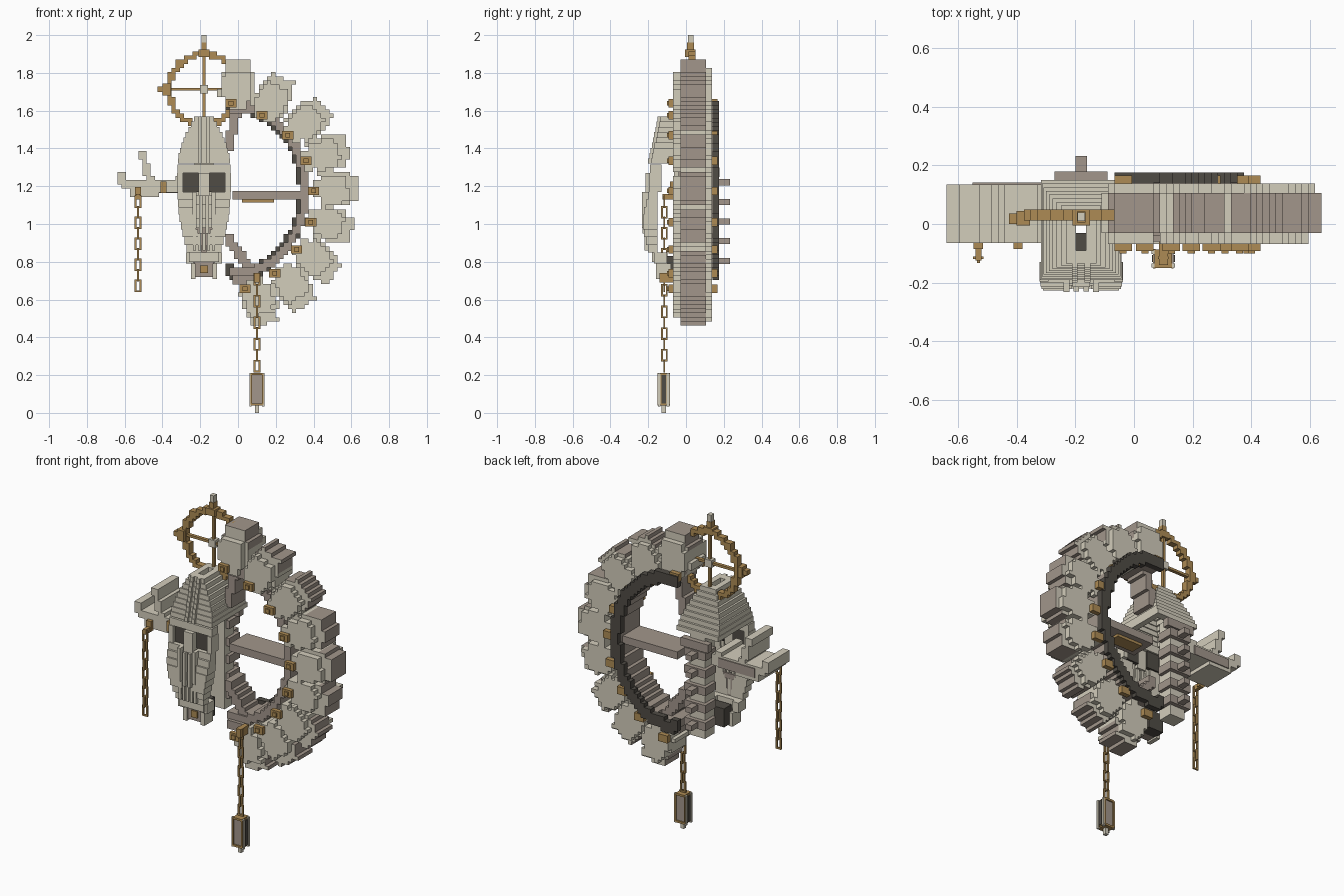
import bpy, bmesh, math

if "Cube" in bpy.data.objects:
    bpy.data.objects.remove(bpy.data.objects["Cube"])

def material(name, rgb):
    m = bpy.data.materials.new(name)
    m.diffuse_color = (*rgb, 1)
    m.use_nodes = True
    m.node_tree.nodes["Principled BSDF"].inputs["Base Color"].default_value = m.diffuse_color
    return m

BONE = material("pale stone", (0.65, 0.61, 0.50))
TAUPE = material("taupe stone", (0.36, 0.305, 0.26))
DARK = material("dark stone", (0.08, 0.072, 0.06))
BRASS = material("brass", (0.42, 0.26, 0.09))
CELL = 0.022

def finish(name, bm, mats):
    me = bpy.data.meshes.new(name)
    bm.to_mesh(me)
    bm.free()
    for m in mats:
        me.materials.append(m)
    ob = bpy.data.objects.new(name, me)
    bpy.context.collection.objects.link(ob)
    return ob

def boxes(name, mat, spans):
    """Boxes given as (x0, x1, y0, y1, z0, z1), joined in one object."""
    bm = bmesh.new()
    for s in spans:
        vs = [bm.verts.new((s[i], s[2 + j], s[4 + k])) for i in (0, 1) for j in (0, 1) for k in (0, 1)]
        for f in ((0, 1, 3, 2), (4, 6, 7, 5), (0, 4, 5, 1), (2, 3, 7, 6), (0, 2, 6, 4), (1, 5, 7, 3)):
            bm.faces.new([vs[i] for i in f])
    bmesh.ops.recalc_face_normals(bm, faces=bm.faces[:])
    return finish(name, bm, [mat])

def stepped(name, inside, bounds, y0, y1, face, side, side_rule=lambda x, z: True):
    """Slab with a stair-stepped outline, filled where inside(x, z) is true."""
    x0, x1, z0, z1 = bounds
    cells = {(i, k) for i in range(math.floor(x0 / CELL), math.ceil(x1 / CELL))
             for k in range(math.floor(z0 / CELL), math.ceil(z1 / CELL))
             if inside((i + .5) * CELL, (k + .5) * CELL)}
    bm, verts = bmesh.new(), {}

    def v(i, k, y):
        if (i, k, y) not in verts:
            verts[i, k, y] = bm.verts.new((i * CELL, y, k * CELL))
        return verts[i, k, y]

    for i, k in cells:
        sq = [(i, k), (i + 1, k), (i + 1, k + 1), (i, k + 1)]
        bm.faces.new([v(*p, y0) for p in sq])
        bm.faces.new([v(*p, y1) for p in reversed(sq)])
        for n, (di, dk) in enumerate(((0, -1), (1, 0), (0, 1), (-1, 0))):
            if (i + di, k + dk) not in cells:
                a, b = sq[n], sq[(n + 1) % 4]
                f = bm.faces.new([v(*b, y0), v(*a, y0), v(*a, y1), v(*b, y1)])
                f.material_index = int(side_rule((i + .5) * CELL, (k + .5) * CELL))
    bmesh.ops.dissolve_limit(bm, angle_limit=0.02, verts=bm.verts[:], edges=bm.edges[:], delimit={'MATERIAL'})
    return finish(name, bm, [face, side])

def ellipse_band(a0, b0, a1, b1, cx=0.0, cz=1.18, xmin=-9):
    def test(x, z):
        dx, dz = x - cx, z - cz
        return x > xmin and (dx / a0) ** 2 + (dz / b0) ** 2 >= 1 >= (dx / a1) ** 2 + (dz / b1) ** 2
    return test

def near_path(pts, r):
    def test(x, z):
        for (ax, az), (bx, bz) in zip(pts, pts[1:]):
            ex, ez = bx - ax, bz - az
            t = max(0, min(1, ((x - ax) * ex + (z - az) * ez) / (ex * ex + ez * ez)))
            if math.hypot(x - ax - t * ex, z - az - t * ez) < r:
                return True
        return False
    return test

# Half ring: taupe liner, dark rear rim, diagonal struts back to the body
area = (-0.1, 0.5, 0.6, 1.75)
stepped("ring_liner", ellipse_band(.335, .415, .375, .465, xmin=-.05), area, -.04, .14, TAUPE, TAUPE)
stepped("ring_rear_rim", ellipse_band(.32, .4, .375, .47, xmin=-.06), area, .14, .175, DARK, DARK)
stepped("upper_strut", near_path([(-.05, 1.4), (-.005, 1.6)], .024), area, -.03, .1, TAUPE, TAUPE)
stepped("lower_strut", near_path([(-.05, .92), (.06, .77)], .026), area, -.03, .1, TAUPE, TAUPE)
boxes("ring_foot", TAUPE, [(-.03, .1, -.06, .1, .68, .73)])

# Nine heavy lobes: neck, broad body and a narrower taupe-edged tip
LOBES = [(-.005, 1.74), (.185, 1.665), (.365, 1.545), (.465, 1.37), (.515, 1.185),
         (.485, 1.0), (.415, .81), (.29, .67), (.115, .59)]
for n, (lx, lz) in enumerate(LOBES):
    d = math.hypot(lx + .04, lz - 1.18)
    c, s = (lx + .04) / d, (lz - 1.18) / d

    def radial(x, z):
        return (x - lx) * c + (z - lz) * s

    def lobe(neck, body, w, tip, tip_w):
        def test(x, z):
            u, t = radial(x, z), abs((z - lz) * c - (x - lx) * s)
            return (-.125 < u <= -.08 and t < neck) or (-.08 < u <= body and t < w) or (body < u < tip and t < tip_w)
        return test
    b = (lx - .2, lx + .2, lz - .2, lz + .2)
    stepped(f"lobe_core_{n}", lobe(.04, .07, .092, .124, .072), b, -.03, .105, BONE, TAUPE,
            lambda x, z: radial(x, z) > .035)
    stepped(f"lobe_front_{n}", lobe(.05, .045, .078, .068, .06), b, -.068, -.03, BONE, BONE)
    stepped(f"lobe_back_{n}", lobe(.05, .045, .082, .09, .06), b, .105, .138, BONE, BONE)

# Brass clasps on both sides of the ring
CLASPS = [(-.037, 1.64), (.127, 1.575), (.264, 1.47), (.36, 1.335), (.4, 1.175),
          (.385, 1.01), (.31, .865), (.195, .74), (.037, .657), (-.395, 1.195), (-.53, 1.165)]
boxes("front_clasps", BRASS, [(x - .03, x + .03, -.092, -.066, z - .022, z + .022) for x, z in CLASPS[:9]])
boxes("arm_clasps", BRASS, [(x - .016, x + .016, -.085, -.06, z - .03, z + .03) for x, z in CLASPS[9:]])
boxes("clasp_studs", BRASS, [(x - .012, x + .012, -.1, -.092, z - .012, z + .012) for x, z in CLASPS[:9]])
boxes("rear_clasps", BRASS, [(x - .03, x + .03, .138, .166, z - .022, z + .022) for x, z in CLASPS[:9]])

# Cross plank inside the ring
boxes("plank", TAUPE, [(-.03, .345, -.035, .125, 1.13, 1.175)])
boxes("plank_batten", BRASS, [(.02, .19, .01, .09, 1.114, 1.13)])

# Hollow stepped hood, each course a rectangular frame
CX = -.18
rows = 9
hood, ridge = [], []
for i in range(rows):
    t = i / (rows - 1)
    w = .137 - .085 * t ** 1.6
    z = (1.32 + i * .25 / rows, 1.32 + (i + 1) * .25 / rows)
    front, back = -.185 + .05 * t, .15 - .1 * t
    hood += [(CX - w, CX + w, front, front + .045, *z), (CX - w, CX + w, back - .045, back, *z),
             (CX - w, CX - w + .035, front + .045, back - .045, *z), (CX + w - .035, CX + w, front + .045, back - .045, *z)]
    ridge += [(CX + sx * .022 - .01, CX + sx * .022 + .01, front - .015, front, *z) for sx in (-1, 1)]
boxes("hood", BONE, hood)
boxes("hood_ridge", BONE, ridge)

# Mask: brow, cheeks, nose, teeth, jaw
mask = [(CX - .14, CX + .14, -.19, -.13, 1.27, 1.315), (CX - .03, CX + .03, -.215, -.15, 1.15, 1.27),
        (CX - .045, CX + .045, -.205, -.17, 1.1, 1.15), (CX - .045, CX + .045, -.21, -.17, .98, 1.03)]
for sx in (-1, 1):
    def side(a, b, *rest):
        return (CX + min(sx * a, sx * b), CX + max(sx * a, sx * b), *rest)
    mask.append(side(.112, .142, -.195, -.13, 1.17, 1.27))
    for i in range(8):
        z0 = .85 + i * .04
        w = .092 + .048 * math.sin(i / 7 * math.pi / 2)
        front = -.2 - .028 * math.sin(i / 7 * math.pi)
        mask.append(side(w - .08, w, front, -.15, z0, z0 + .04))
    mask += [side(.008, .026, -.23, -.16, .95, 1.15), side(.04, .06, -.232, -.16, .98, 1.17),
             side(.055, .095, -.17, -.1, .79, .85), side(.045, .07, -.16, -.08, .71, .79)]
mask += [(CX + o - .008, CX + o + .008, -.22, -.15, .86, .95) for o in (-.05, -.025, 0, .025, .05)]
mask.append((CX - .08, CX + .08, -.18, -.12, .8, .85))
boxes("mask", BONE, mask)
boxes("mask_lining", TAUPE, [(CX - .06, CX + .06, -.165, -.152, .85, .98)])
boxes("eyes", DARK, [(CX + o - .041, CX + o + .041, -.175, -.14, 1.17, 1.27) for o in (-.071, .071)])
boxes("chin", TAUPE, [(CX - .05, CX + .05, -.15, -.1, .72, .8)])
boxes("chin_stud", BRASS, [(CX - .02, CX + .02, -.158, -.15, .74, .78)])
boxes("jaw_block", DARK, [(CX - .05, CX + .05, -.1, -.03, .72, .83)])

# Spine behind the mask
boxes("spine_column", BONE, [(CX - .05, CX + .05, .06, .15, .72, 1.32)])
spine = [(CX - .09, CX + .09, .14, .178, 1.25, 1.3)]
for i in range(5):
    z = .805 + i * .104
    spine += [(CX - .07, CX + .07, .075, .175, z - .024, z + .024), (CX - .02, CX + .02, .175, .232, z - .016, z + .016)]
boxes("vertebrae", TAUPE, spine)

# Side arm with raised fin and hooked tip
arm_area = (-.7, -.28, 1.1, 1.42)
stepped("side_arm", near_path([(-.54, 1.185), (-.3, 1.205)], .04), arm_area, -.064, .135, BONE, BONE)
stepped("arm_tip", near_path([(-.62, 1.26), (-.61, 1.215), (-.53, 1.19)], .022), arm_area, -.064, .135, BONE, BONE)
stepped("arm_fin", near_path([(-.5, 1.37), (-.485, 1.27), (-.45, 1.215)], .02), arm_area, -.064, .135, BONE, BONE)
boxes("arm_back_edge", TAUPE, [(-.55, -.31, .135, .141, 1.165, 1.22)])

# Brass wheel with spokes and finials
WZ = 1.713
stepped("wheel", ellipse_band(.168, .171, .2, .204, CX, WZ), (-.45, .1, 1.45, 1.95), .012, .05, BRASS, BRASS)
boxes("wheel_spokes", BRASS, [(CX - .007, CX + .007, .02, .04, 1.55, 1.93),
                              (-.38, .02, .02, .04, WZ - .007, WZ + .007)])
boxes("wheel_finials", BRASS, [(CX - .03, CX + .03, -.005, .05, 1.885, 1.925), (CX - .014, CX + .014, .005, .042, 1.92, 1.96),
                               (-.4, -.355, -.005, .045, WZ - .032, WZ + .032), (-.425, -.39, .0, .035, WZ - .014, WZ + .014)])
boxes("wheel_hub", BONE, [(CX - .022, CX + .022, .01, .05, WZ - .022, WZ + .022)])
boxes("wheel_tip", BONE, [(CX - .013, CX + .013, .01, .04, 1.955, 2.0)])

# Hanging chains of links turned a quarter each time
def chain(name, x, z0, z1, y=-.115):
    n = round((z1 - z0 - .066) / .056)
    step = (z1 - z0 - .066) / n
    bars = []
    for i in range(n + 1):
        z = z0 + i * step
        for o in (-.013, .013):
            ox, oy = (o, 0) if i % 2 == 0 else (0, o)
            bars.append((x + ox - .005, x + ox + .005, y + oy - .005, y + oy + .005, z, z + .066))
        ax, ay = (.008, .005) if i % 2 == 0 else (.005, .008)
        bars += [(x - ax, x + ax, y - ay, y + ay, e, e + .009) for e in (z, z + .057)]
    boxes(name, BRASS, bars)

chain("arm_chain", -.53, .64, 1.15)
chain("weight_chain", .1, .215, .74)
boxes("chain_hooks", BRASS, [(-.54, -.52, -.125, -.06, 1.13, 1.16), (.085, .115, -.14, -.06, .69, .74)])

# Framed hanging weight
WX, WY = .1, -.118
boxes("weight_core", TAUPE, [(WX - .034, WX + .034, WY - .024, WY + .024, .045, .205)])
boxes("weight_sides", DARK, [(WX + s * .036 - .003, WX + s * .036 + .003, WY - .012, WY + .012, .05, .2) for s in (-1, 1)])
boxes("weight_frame", BONE, [(WX + sx * .034 - .006, WX + sx * .034 + .006, WY + sy * .023 - .007, WY + sy * .023 + .007, .035, .21)
                             for sx in (-1, 1) for sy in (-1, 1)])
boxes("weight_rails", BRASS, [(WX - .03, WX + .03, WY - .032, WY + .032, z, z + .012) for z in (.038, .2)]
      + [(WX + s * .031 - .004, WX + s * .031 + .004, WY - .033, WY + .033, .045, .205) for s in (-1, 1)])
boxes("weight_tip", BONE, [(WX - .011, WX + .011, WY - .011, WY + .011, 0, .04)])
